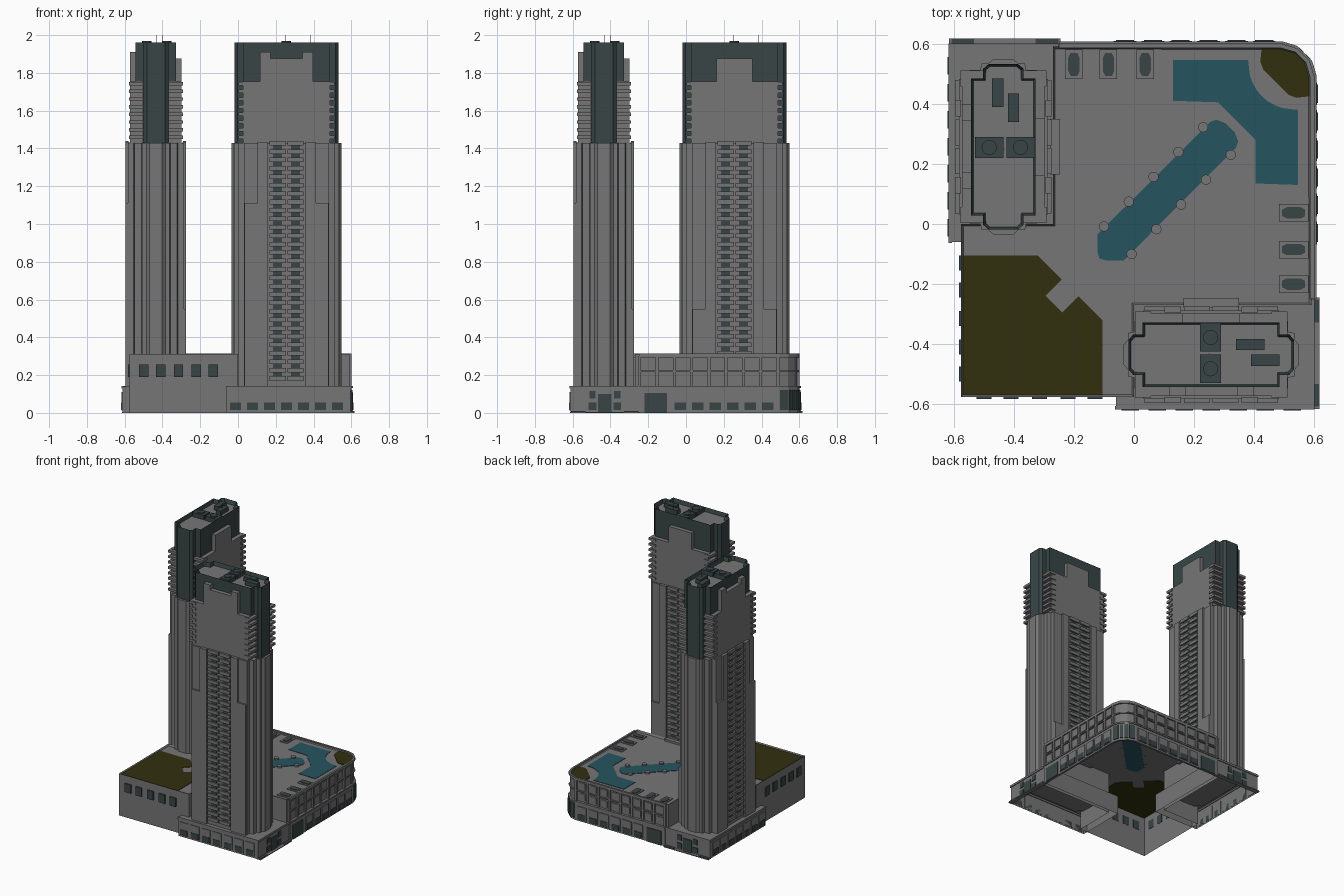
import bpy, bmesh, math
from mathutils import Vector

if "Cube" in bpy.data.objects:
    bpy.data.objects.remove(bpy.data.objects["Cube"])


def material(name, rgb):
    m = bpy.data.materials.new(name)
    m.diffuse_color = (*rgb, 1)
    m.use_nodes = True
    m.node_tree.nodes["Principled BSDF"].inputs["Base Color"].default_value = m.diffuse_color
    return m


GREY = material("concrete grey", (0.18, 0.18, 0.18))
GLASS = material("dark glass", (0.040, 0.060, 0.060))
WATER = material("pool teal", (0.018, 0.090, 0.112))
PLANT = material("garden olive", (0.031, 0.028, 0.004))

CX, CY = 0.257, -0.435          # centre of the front tower


def prism(bm, pts, z0, z1, bottom=True, top=True):
    """Vertical prism on a plan outline; returns its top face."""
    lo = [bm.verts.new((x, y, z0)) for x, y in pts]
    hi = [bm.verts.new((x, y, z1)) for x, y in pts]
    n = len(pts)
    for i in range(n):
        j = (i + 1) % n
        bm.faces.new((lo[i], lo[j], hi[j], hi[i]))
    if bottom:
        bm.faces.new(lo[::-1])
    return bm.faces.new(hi) if top else None


def box(bm, x0, x1, y0, y1, z0, z1, **kw):
    return prism(bm, [(x0, y0), (x1, y0), (x1, y1), (x0, y1)], z0, z1, **kw)


def tbox(bm, x0, x1, y0, y1, z0, z1):
    box(bm, CX + x0, CX + x1, CY + y0, CY + y1, z0, z1)


def disc(cx, cy, r, n=16, a0=0, a1=360):
    k = n if a1 - a0 == 360 else n - 1
    return [(cx + r * math.cos(math.radians(a0 + (a1 - a0) * i / k)),
             cy + r * math.sin(math.radians(a0 + (a1 - a0) * i / k))) for i in range(n)]


def sink(bm, face, thick, depth):
    """Turn a flat top into a roof behind a parapet."""
    face.normal_update()
    bmesh.ops.inset_region(bm, faces=[face], thickness=thick)
    for v in face.verts:
        v.co.z -= depth


def quarter(q):
    """Complete a plan outline from its first quadrant, about the tower centre."""
    p = q + [(-x, y) for x, y in q[::-1]]
    p += [(-x, -y) for x, y in p]
    return [(CX + x, CY + y) for x, y in p]


def plate(bm, a, b, z0, z1, t, trim=0.1):
    """Thin plate on a wall segment a-b, outward to its right."""
    a, b = Vector(a), Vector(b)
    a, b = a.lerp(b, trim), b.lerp(a, trim)
    d = (b - a).normalized()
    n = Vector((d.y, -d.x)) * t
    prism(bm, [a + n, b + n, b - n, a - n], z0, z1)


def finish(bm, name, mats, mirror=True, fix=True):
    """Write the part, plus its twin across the diagonal."""
    if fix:
        bmesh.ops.recalc_face_normals(bm, faces=bm.faces[:])
    if mirror:
        g = bmesh.ops.duplicate(bm, geom=bm.verts[:] + bm.edges[:] + bm.faces[:])["geom"]
        for v in g:
            if isinstance(v, bmesh.types.BMVert):
                v.co.x, v.co.y = v.co.y, v.co.x
        bmesh.ops.reverse_faces(bm, faces=[f for f in g if isinstance(f, bmesh.types.BMFace)])
    me = bpy.data.meshes.new(name)
    bm.to_mesh(me)
    bm.free()
    for m in mats:
        me.materials.append(m)
    ob = bpy.data.objects.new(name, me)
    bpy.context.collection.objects.link(ob)


new = bmesh.new

# Podium: hollow shell, open below, with a low parapet
bm = new()
half = [(-0.575, -0.575), (0, -0.575), (0, -0.27), (0.59, -0.27), (0.59, 0.49), (0.575, 0.54)]
pod = half + [(y, x) for x, y in half[:0:-1]]
sink(bm, prism(bm, pod, 0, 0.312, bottom=False), 0.01, 0.012)
finish(bm, "podium_shell", [GREY], mirror=False, fix=False)

# Ground-storey skin and cornices around the rounded corner
bm = new()


def ribbon(z0, z1, e):
    o = [(0.594 + e, -0.25), (0.594 + e, 0.492), (0.579 + e, 0.542)]
    i = [(0.586, -0.25), (0.586, 0.488), (0.572, 0.537)]
    prism(bm, o + [(y, x) for x, y in o[::-1]] + i_rev(i), z0, z1)


def i_rev(i):
    return [(y, x) for x, y in i] + i[::-1]


ribbon(0, 0.132, 0.008)
for z0, z1, e in ((0.132, 0.143, 0.014), (0.216, 0.224, 0.006), (0.294, 0.314, 0.006)):
    ribbon(z0, z1, e)
finish(bm, "podium_cornices", [GREY], mirror=False)

# Podium side bays: pilasters, panels and ground-floor frames
bm = new()
for i in range(9):
    y = -0.245 + i * 0.0915
    box(bm, 0.585, 0.6, y - 0.008, y + 0.008, 0.14, 0.3)
    if i < 8:
        for z in (0.155, 0.235):
            box(bm, 0.585, 0.594, y + 0.02, y + 0.072, z, z + 0.048)
BAYS = [-0.03 + i * 0.0927 for i in range(6)]
for y in BAYS:
    box(bm, 0.6, 0.609, y - 0.038, y + 0.038, 0.012, 0.11)
finish(bm, "podium_bays", [GREY])

# Podium glazing: shop windows, gate, corner entrance, plain-wall windows
bm = new()
for y in BAYS:
    box(bm, 0.6, 0.612, y - 0.03, y + 0.03, 0.015, 0.055)
box(bm, 0.6, 0.607, -0.22, -0.1, 0, 0.105)
plate(bm, (0.602, 0.492), (0.587, 0.542), 0.015, 0.12, 0.006)
plate(bm, (0.587, 0.542), (0.5645, 0.5645), 0.015, 0.12, 0.006, 0.15)
for x in (-0.5, -0.41, -0.315, -0.22, -0.13):
    box(bm, x - 0.025, x + 0.025, -0.583, -0.573, 0.19, 0.255)
finish(bm, "podium_windows", [GLASS])

# Roof gardens and pools
bm = new()
c = [(-0.57, -0.57), (-0.105, -0.57), (-0.105, -0.32), (-0.185, -0.24), (-0.24, -0.295)]
ring = disc(-0.367, -0.367, 0.147, 40, 30, -300)
prism(bm, c + ring + [(y, x) for x, y in c[:0:-1]], 0.296, 0.303)
c = [(0.42, 0.54), (0.425, 0.583), (0.485, 0.583), (0.54, 0.567)]
d = [(0.455, 0.49), (0.43, 0.515)]
prism(bm, c + [(y, x) for x, y in c[::-1]] + [(y, x) for x, y in d[::-1]] + d, 0.296, 0.304)
finish(bm, "roof_gardens", [PLANT], mirror=False)

bm = new()
c = [(0.13, 0.41), (0.13, 0.545), (0.38, 0.545)]
arc = disc(0.53, 0.53, 0.148, 12, 190, 260)
d = [(0.405, 0.28), (0.405, 0.135)]
prism(bm, c + arc + [(0.545, 0.38), (0.545, 0.13)] + d[::-1] + [(0.28, 0.405)], 0.296, 0.303)
c = [(-0.115, -0.115), (-0.122, -0.09), (-0.122, -0.035), (0.255, 0.34), (0.275, 0.347), (0.305, 0.335)]
prism(bm, c + [(y, x) for x, y in c[:0:-1]], 0.296, 0.303)
finish(bm, "roof_pools", [WATER], mirror=False)

# Round planters along the long pool, and skylight kerbs
bm = new()
for i in range(5):
    prism(bm, disc(0.23 - i * 0.0825, 0.322 - i * 0.0825, 0.017), 0.298, 0.312)
SKY = (-0.2, -0.085, 0.037)
for x in SKY:
    box(bm, x - 0.029, x + 0.029, 0.482, 0.58, 0.298, 0.306)
finish(bm, "roof_planters", [GREY])
bm = new()
for x in SKY:
    q = [(0.019, 0.022), (0.011, 0.038)]
    p = q + [(-a, b) for a, b in q[::-1]]
    prism(bm, [(x + a, 0.531 + b) for a, b in p + [(-a, -b) for a, b in p]], 0.3, 0.31)
finish(bm, "skylights", [GLASS])

# Tower bases, open below, with window frames and entrance step
bm = new()
box(bm, -0.06, 0.595, -0.612, -0.245, 0, 0.14, bottom=False)
box(bm, -0.064, 0.6, -0.618, -0.606, 0.128, 0.143)
box(bm, 0.59, 0.601, -0.618, -0.245, 0.128, 0.143)
box(bm, 0.585, 0.617, -0.615, -0.245, 0, 0.006)
FRONT = [-0.013 + i * 0.09 for i in range(7)]
for x in FRONT:
    box(bm, x - 0.036, x + 0.036, -0.617, -0.61, 0.012, 0.11)
finish(bm, "tower_base", [GREY])
bm = new()
for x in FRONT:
    box(bm, x - 0.029, x + 0.029, -0.62, -0.61, 0.015, 0.055)
box(bm, 0.59, 0.6, -0.465, -0.395, 0, 0.1)
for y in (-0.495, -0.365):
    box(bm, 0.59, 0.6, y - 0.02, y + 0.02, 0.015, 0.055)
    box(bm, 0.59, 0.6, y - 0.017, y + 0.017, 0.075, 0.115)
for y in (-0.57, -0.29):
    box(bm, 0.588, 0.616, y - 0.038, y + 0.038, 0.004, 0.01)
finish(bm, "base_windows", [GLASS])

# Tower shafts with stepped, chamfered ends
bm = new()
prism(bm, quarter([(0.292, 0.033), (0.277, 0.05), (0.277, 0.072), (0.255, 0.077),
                   (0.255, 0.112), (0.225, 0.118), (0.225, 0.148)]), 0.13, 1.43)
for s in (-1, 1):
    for lo, hi, e in ((-0.161, -0.14, 1.11), (0.14, 0.161, 0.55)):
        a, b = sorted((s * 0.155, s * 0.222))
        tbox(bm, a, b, lo, hi, 0.14, e)                 # shallow side panels
        a, b = sorted((s * 0.1, s * 0.155))
        tbox(bm, a, b, lo, hi, 0.14, 1.435)             # pillars beside balconies
# stepped masonry crown
tbox(bm, -0.23, 0.23, -0.137, 0.137, 1.43, 1.755)
tbox(bm, -0.095, 0.095, -0.137, 0.137, 1.75, 1.875)
for s in (-1, 1):
    a, b = sorted((s * 0.085, s * 0.14))
    tbox(bm, a, b, -0.137, -0.1, 1.75, 1.91)
finish(bm, "tower_shaft", [GREY])

# Balcony stacks on the long faces and around the crown ends
bm = new()
z = 0.17
while z < 1.42:
    for s in (-1, 1):
        for x in (-0.047, 0.047):
            y0, y1 = sorted((s * 0.145, s * 0.16))
            tbox(bm, x - 0.043, x + 0.043, y0, y1, z, z + 0.024)
    z += 0.0445
for i in range(8):
    z = 1.45 + i * 0.0405
    for sx in (-1, 1):
        for sy in (-1, 1):
            x0, x1 = sorted((sx * 0.2, sx * 0.254))
            y0, y1 = sorted((sy * 0.066, sy * 0.143))
            tbox(bm, x0, x1, y0, y1, z, z + 0.018)
box(bm, 0.165, 0.35, -0.28, -0.247, 0.29, 0.315)
finish(bm, "balconies", [GREY])
bm = new()
for s in (-1, 1):
    for x in (-0.047, 0.047):
        y0, y1 = sorted((s * 0.146, s * 0.1495))
        tbox(bm, x - 0.024, x + 0.024, y0, y1, 0.17, 1.42)
finish(bm, "balcony_glazing", [GLASS])

# Glass crown with a sunken grey roof
bm = new()
top = prism(bm, quarter([(0.276, 0.048), (0.26, 0.067), (0.228, 0.067), (0.228, 0.107)]), 1.425, 1.96)
bmesh.ops.recalc_face_normals(bm, faces=bm.faces[:])
sink(bm, top, 0.01, 0.03)
top.material_index = 1
finish(bm, "glass_crown", [GLASS, GREY], fix=False)

# Rooftop plant, fans and masts
bm = new()
for x0, x1, y0, y1 in ((0.22, 0.29, -0.425, -0.33), (0.22, 0.29, -0.53, -0.435),
                       (0.34, 0.435, -0.42, -0.382), (0.39, 0.485, -0.472, -0.435)):
    box(bm, x0, x1, y0, y1, 1.87 if x0 < 0.3 else 1.93, 1.962)
for y in (-0.378, -0.482):
    prism(bm, disc(0.255, y, 0.025, 20), 1.96, 1.968)
finish(bm, "roof_plant", [GLASS])
bm = new()
for x, y in ((0.25, -0.43), (0.385, -0.4)):
    prism(bm, disc(x, y, 0.0015, 6), 1.93, 2.0)
finish(bm, "masts", [GREY])
